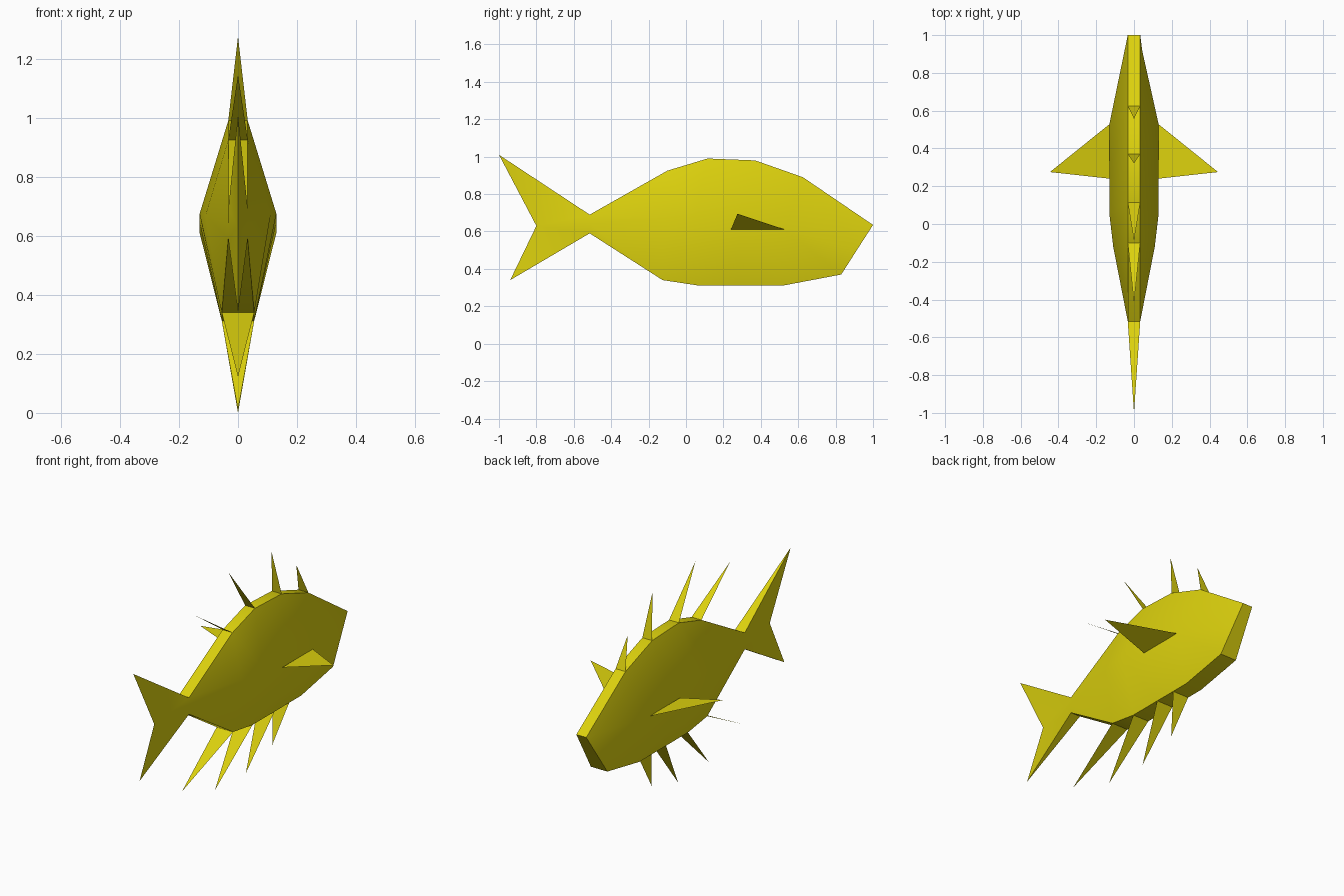
import bpy, bmesh, math

if "Cube" in bpy.data.objects:
    bpy.data.objects.remove(bpy.data.objects["Cube"], do_unlink=True)

# One yellow for everything
yellow = bpy.data.materials.new("yellow")
yellow.use_nodes = True
COLOUR = (0.72, 0.64, 0.004, 1)
yellow.diffuse_color = COLOUR
yellow.node_tree.nodes["Principled BSDF"].inputs["Base Color"].default_value = COLOUR


def finish(name, bm, smooth=False):
    mesh = bpy.data.meshes.new(name)
    bm.to_mesh(mesh)
    bm.free()
    mesh.materials.append(yellow)
    ob = bpy.data.objects.new(name, mesh)
    bpy.context.collection.objects.link(ob)
    if smooth:
        bpy.ops.object.select_all(action='DESELECT')
        bpy.context.view_layer.objects.active = ob
        ob.select_set(True)
        bpy.ops.object.shade_smooth_by_angle(angle=math.radians(40))
    return ob


def triangle(name, *points):
    bm = bmesh.new()
    bm.faces.new([bm.verts.new(p) for p in points])
    return finish(name, bm)


# Body sections from tail root to snout: (half width, y, z) for back, flank, belly
sections = [
    [(0.033, -0.515, 0.69), (0.033, -0.515, 0.64), (0.033, -0.515, 0.59)],
    [(0.033, -0.10, 0.925), (0.11, -0.12, 0.67), (0.055, -0.125, 0.34)],
    [(0.033, 0.115, 0.99), (0.13, 0.05, 0.675), (0.055, 0.06, 0.312)],
    [(0.033, 0.37, 0.98), (0.13, 0.28, 0.645), (0.055, 0.28, 0.312)],
    [(0.033, 0.625, 0.89), (0.13, 0.53, 0.61), (0.055, 0.525, 0.312)],
    [(0.033, 1.0, 0.635), (0.044, 0.915, 0.503), (0.055, 0.83, 0.37)],
]
bm = bmesh.new()
rings = []
for section in sections:
    left = [bm.verts.new(p) for p in section]
    right = [bm.verts.new((-x, y, z)) for x, y, z in section]
    rings.append(left + right[::-1])
for a, b in zip(rings, rings[1:]):
    for i in range(6):
        j = (i + 1) % 6
        bm.faces.new((a[i], a[j], b[j], b[i]))
# Snout
snout = rings[-1]
bm.faces.new((snout[0], snout[1], snout[4], snout[5]))
bm.faces.new((snout[1], snout[2], snout[3], snout[4]))

# Forked tail growing from the first section
upper, notch, lower = [bm.verts.new((0, y, z)) for y, z in
                       ((-1.0, 1.01), (-0.8, 0.63), (-0.94, 0.34))]
root = rings[0]
for t, m, b in ((root[0], root[1], root[2]), (root[5], root[4], root[3])):
    for face in ((t, upper, notch), (t, notch, m), (m, notch, b), (b, notch, lower)):
        bm.faces.new(face)
bm.faces.new((root[0], root[5], upper))
bm.faces.new((root[2], root[3], lower))
bmesh.ops.recalc_face_normals(bm, faces=bm.faces)
finish("body_and_tail", bm, smooth=True)

# Spines: thin triangles across the body, (base y, base z, tip y, tip z)
back_spines = [(-0.10, 0.925, -0.42, 1.145), (0.115, 0.99, -0.09, 1.275),
               (0.37, 0.98, 0.322, 1.24), (0.625, 0.89, 0.557, 1.075)]
belly_spines = [(-0.125, 0.34, -0.535, 0.122), (0.06, 0.312, -0.22, 0.01),
                (0.27, 0.312, 0.075, 0.0), (0.41, 0.312, 0.327, 0.075)]
for name, half, spines in (("back_spine", 0.033, back_spines),
                           ("belly_spine", 0.055, belly_spines)):
    for n, (by, bz, ty, tz) in enumerate(spines, 1):
        triangle(f"{name}_{n}", (half, by, bz), (-half, by, bz), (0, ty, tz))

# Side fins
for side, s in (("left", 1), ("right", -1)):
    triangle(f"{side}_side_fin", (s * 0.128, 0.53, 0.61),
             (s * 0.128, 0.24, 0.61), (s * 0.445, 0.275, 0.695))
